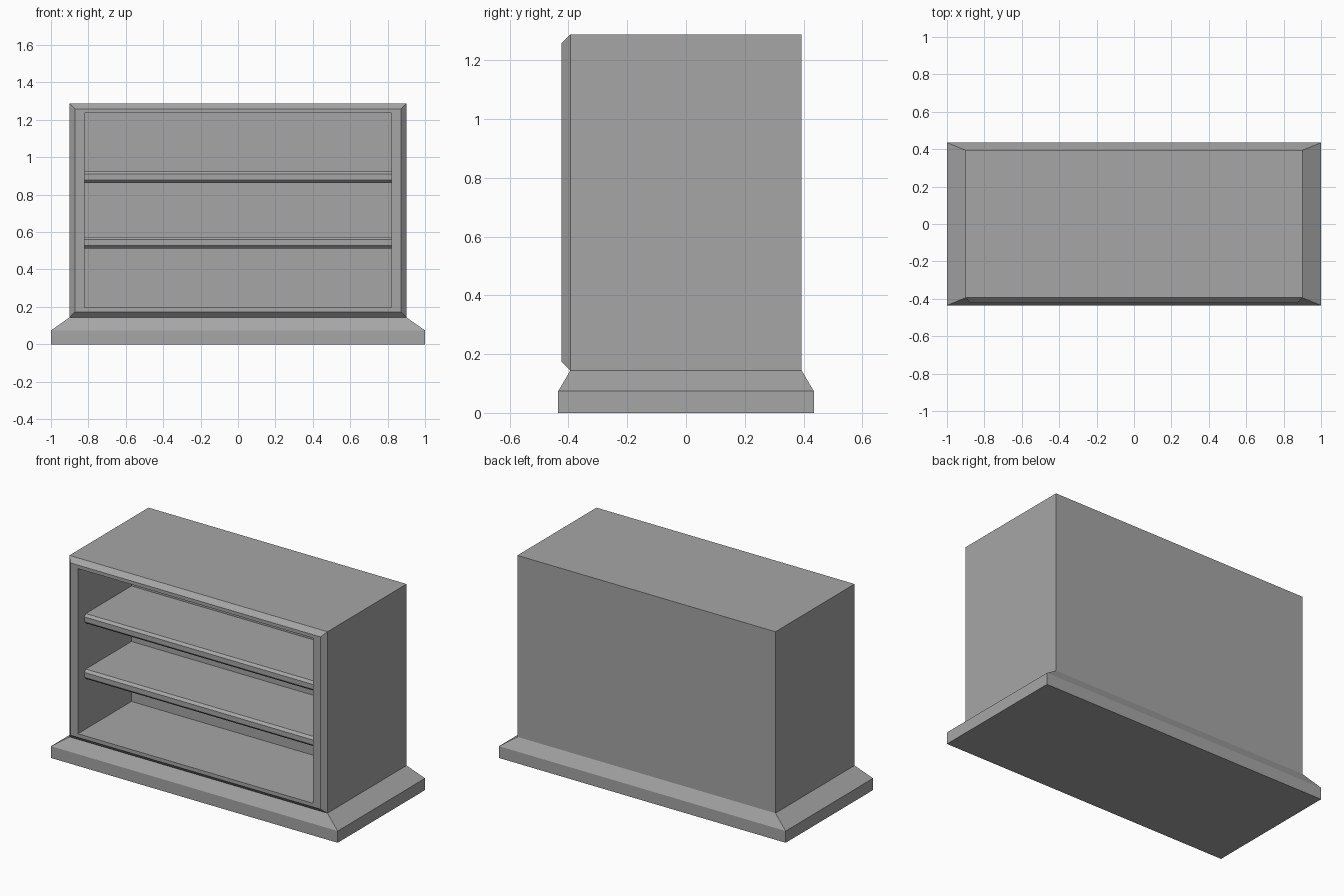
import bpy
import bmesh

default = bpy.data.objects.get("Cube")
if default:
    bpy.data.objects.remove(default, do_unlink=True)

grey = bpy.data.materials.new("plain grey")
grey.use_nodes = True
colour = (0.38, 0.38, 0.38, 1)
grey.diffuse_color = colour
grey.node_tree.nodes["Principled BSDF"].inputs["Base Color"].default_value = colour


def loft(name, rings):
    """Skin a row of closed outlines and cap both ends."""
    bm = bmesh.new()
    loops = [[bm.verts.new(p) for p in ring] for ring in rings]
    for a, b in zip(loops, loops[1:]):
        for i in range(len(a)):
            j = (i + 1) % len(a)
            bm.faces.new((a[i], a[j], b[j], b[i]))
    bm.faces.new(loops[0])
    bm.faces.new(loops[-1])
    bmesh.ops.recalc_face_normals(bm, faces=bm.faces)
    mesh = bpy.data.meshes.new(name)
    bm.to_mesh(mesh)
    bm.free()
    mesh.materials.append(grey)
    obj = bpy.data.objects.new(name, mesh)
    bpy.context.collection.objects.link(obj)
    return obj


def flat_ring(x, y, z):
    return [(-x, -y, z), (x, -y, z), (x, y, z), (-x, y, z)]


def upright_ring(x, y, low, high):
    return [(-x, y, low), (x, y, low), (x, y, high), (-x, y, high)]


# Plinth with a sloped upper edge
WIDTH, DEPTH = 0.9, 0.394
BOTTOM, TOP, BEVEL = 0.144, 1.288, 0.029
loft("plinth", [flat_ring(1, 0.435, 0), flat_ring(1, 0.435, 0.074),
                flat_ring(WIDTH, DEPTH, BOTTOM)])

# Cabinet: back, sides, bevelled front rim, then the recess
FRONT = -DEPTH - BEVEL
INNER, FLOOR, CEILING, BACK = 0.82, 0.196, 1.237, 0.11
loft("cabinet", [
    upright_ring(WIDTH, DEPTH, BOTTOM, TOP),
    upright_ring(WIDTH, -DEPTH, BOTTOM, TOP),
    upright_ring(WIDTH - BEVEL, FRONT, BOTTOM + BEVEL, TOP - BEVEL),
    upright_ring(INNER, FRONT, FLOOR, CEILING),
    upright_ring(INNER, BACK, FLOOR, CEILING),
])

# Two shelves with chamfered front edges
EDGE, THICK, LIP = -0.36, 0.061, 0.015
for name, z in (("lower_shelf", 0.513), ("upper_shelf", 0.863)):
    profile = [(BACK, z), (EDGE + LIP, z), (EDGE, z + LIP),
               (EDGE, z + THICK - LIP), (EDGE + LIP, z + THICK), (BACK, z + THICK)]
    loft(name, [[(x, y, h) for y, h in profile] for x in (-INNER, INNER)])
